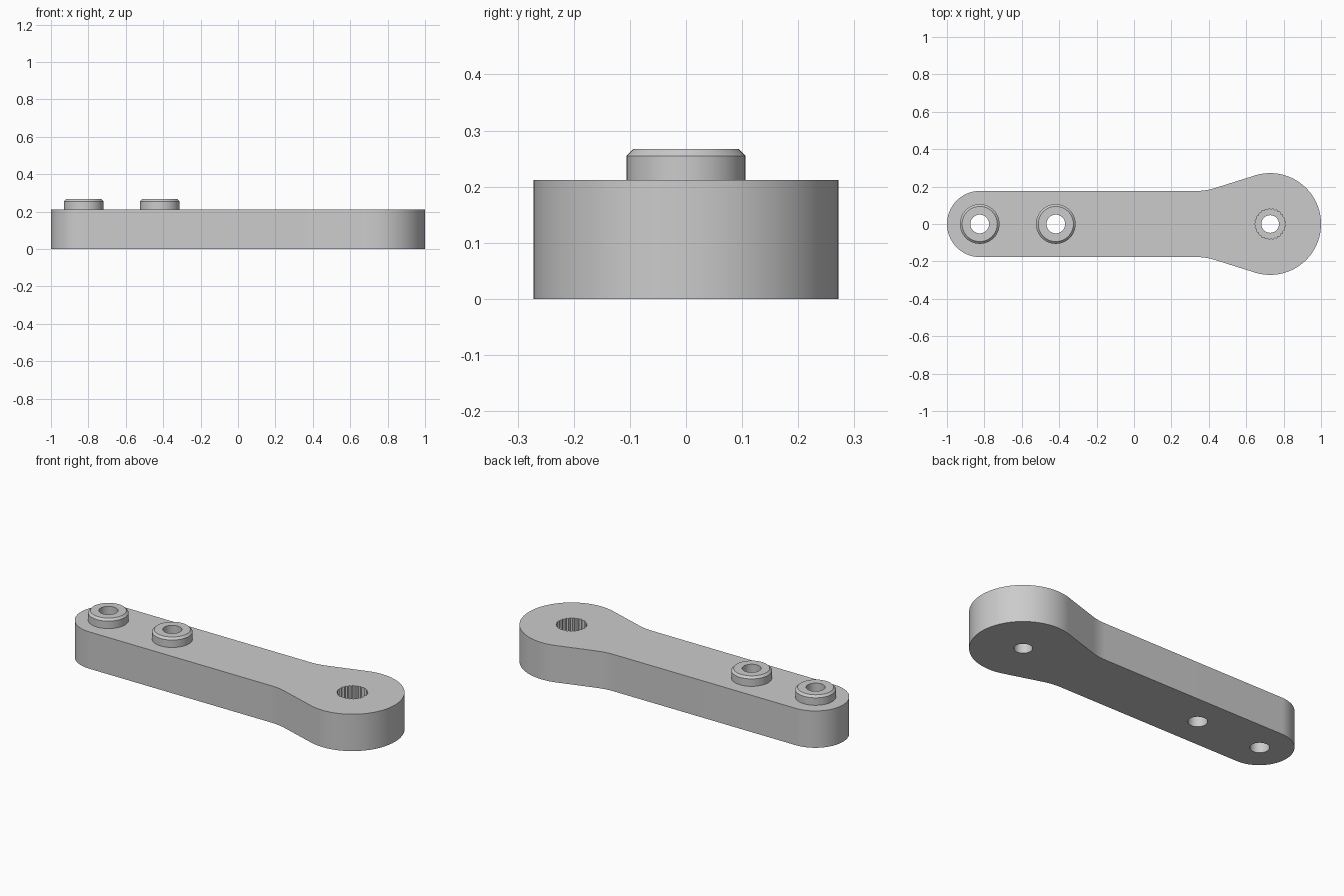
import bpy, bmesh
from math import cos, sin, tan, pi, radians

cube = bpy.data.objects.get("Cube")
if cube:
    bpy.data.objects.remove(cube, do_unlink=True)

HEIGHT = 0.212
ARM_R, HUB_R = 0.177, 0.272
ARM_X, HUB_X = -1 + ARM_R, 1 - HUB_R
BOSS_X = (-0.825, -0.418)

grey = bpy.data.materials.new("light grey plastic")
grey.use_nodes = True
grey.diffuse_color = (0.6, 0.6, 0.6, 1)
grey.node_tree.nodes["Principled BSDF"].inputs["Base Color"].default_value = (0.6, 0.6, 0.6, 1)


def add_object(name, bm):
    bmesh.ops.recalc_face_normals(bm, faces=bm.faces)
    mesh = bpy.data.meshes.new(name)
    bm.to_mesh(mesh)
    bm.free()
    mesh.materials.append(grey)
    obj = bpy.data.objects.new(name, mesh)
    bpy.context.collection.objects.link(obj)
    return obj


def activate(obj):
    bpy.ops.object.select_all(action='DESELECT')
    obj.select_set(True)
    bpy.context.view_layer.objects.active = obj


def prism(name, outline, z0, z1):
    bm = bmesh.new()
    face = bm.faces.new([bm.verts.new((x, y, z0)) for x, y in outline])
    new = bmesh.ops.extrude_face_region(bm, geom=[face], use_keep_orig=True)["geom"]
    bmesh.ops.translate(bm, vec=(0, 0, z1 - z0),
                        verts=[v for v in new if isinstance(v, bmesh.types.BMVert)])
    return add_object(name, bm)


def arc(cx, cy, r, a0, a1, steps):
    angles = [radians(a0 + (a1 - a0) * i / steps) for i in range(steps + 1)]
    return [(cx + r * cos(a), cy + r * sin(a)) for a in angles]


def circle(cx, r, steps=48):
    return arc(cx, 0, r, 0, 360, steps)[:-1]


def cut(target, cutter):
    cutter.hide_render = True
    mod = target.modifiers.new("cut", 'BOOLEAN')
    mod.operation, mod.solver, mod.object = 'DIFFERENCE', 'EXACT', cutter
    activate(target)
    bpy.ops.object.modifier_apply(modifier=mod.name)
    bpy.data.objects.remove(cutter, do_unlink=True)


def smooth(obj):
    activate(obj)
    bpy.ops.object.shade_smooth_by_angle(angle=radians(30))


# Arm outline: hub arc, tangent flare with a soft fillet, rounded tip, mirrored in y
FLARE, FILLET = 17.5, 0.3
t = radians(FLARE)
tangent_x, tangent_y = HUB_X - HUB_R * sin(t), HUB_R * cos(t)
corner_x = tangent_x - (tangent_y - ARM_R) / tan(t)
fillet_x = corner_x - FILLET * tan(t / 2)
upper = arc(HUB_X, 0, HUB_R, 0, 90 + FLARE, 28)
upper += arc(fillet_x, ARM_R + FILLET, FILLET, -90 + FLARE, -90, 5)
upper += arc(ARM_X, 0, ARM_R, 90, 180, 20)
outline = upper + [(x, -y) for x, y in reversed(upper[1:-1])]
arm = prism("arm", outline, 0, HEIGHT)

# Through holes, and the toothed shaft socket in the hub
for x in BOSS_X:
    cut(arm, prism("hole_cutter", circle(x, 0.05), -0.1, 0.4))
cut(arm, prism("screw_cutter", circle(HUB_X, 0.047), -0.1, 0.4))
TEETH = 25
socket = []
for i in range(TEETH * 2):
    a, r = pi * i / TEETH, 0.083 if i % 2 else 0.076
    socket.append((HUB_X + r * cos(a), r * sin(a)))
cut(arm, prism("socket_cutter", socket, 0.07, 0.4))
smooth(arm)

# Chamfered bosses around the two arm holes
PROFILE = [(0.05, HEIGHT), (0.106, HEIGHT), (0.106, 0.255), (0.094, 0.267), (0.05, 0.267)]
for name, x in zip(("outer_boss", "inner_boss"), BOSS_X):
    bm = bmesh.new()
    rings = [[bm.verts.new((px, py, z)) for px, py in circle(x, r)] for r, z in PROFILE]
    for k, ring in enumerate(rings):
        nxt = rings[(k + 1) % len(rings)]
        for i in range(len(ring)):
            j = (i + 1) % len(ring)
            bm.faces.new((ring[i], ring[j], nxt[j], nxt[i]))
    smooth(add_object(name, bm))
